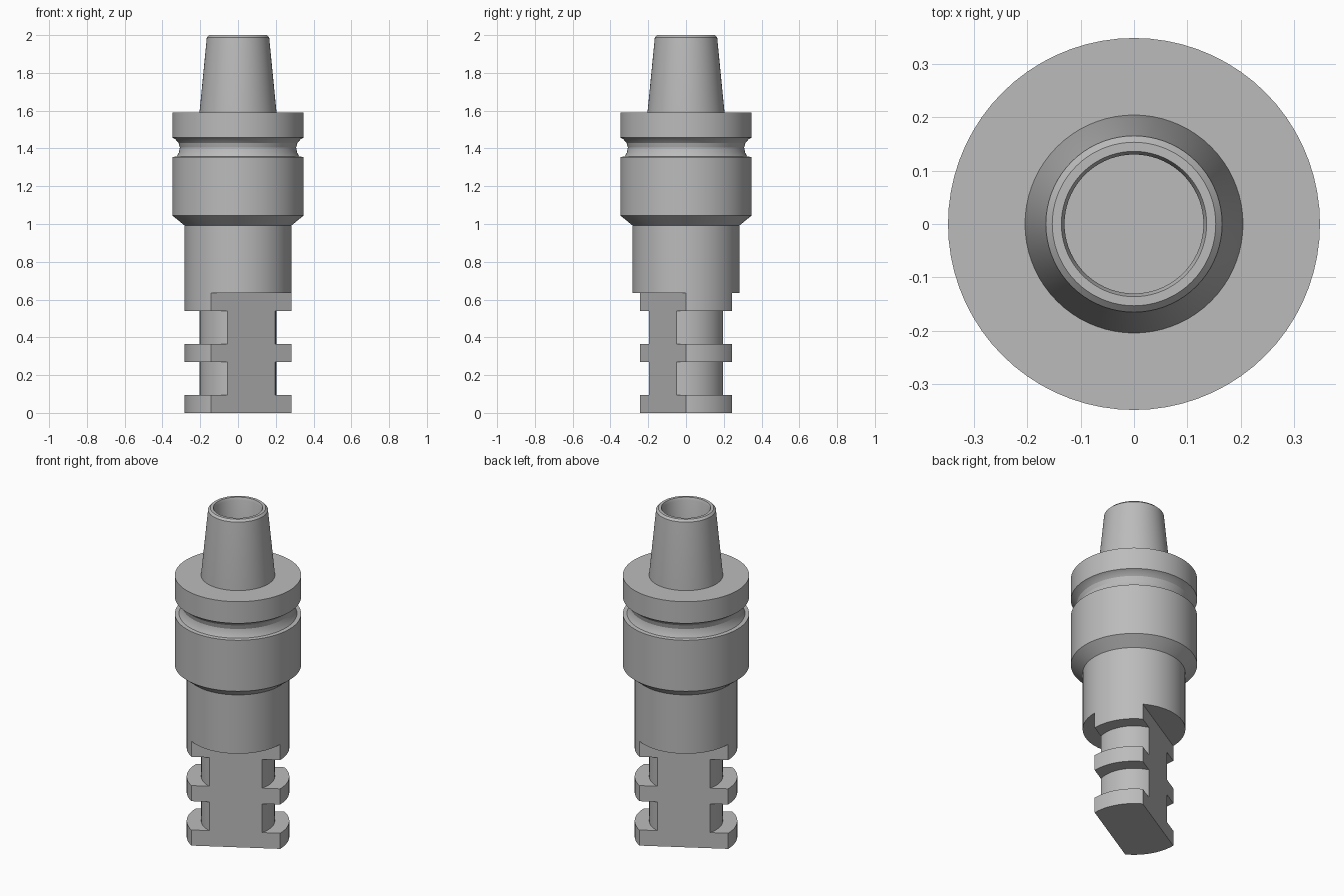
import bpy, bmesh
from math import radians, sin, cos, tau
from mathutils import Vector, Matrix

cube = bpy.data.objects.get("Cube")
if cube:
    bpy.data.objects.remove(cube, do_unlink=True)

steel = bpy.data.materials.new("grey steel")
steel.use_nodes = True
GREY = (0.5, 0.5, 0.5, 1)
steel.diffuse_color = GREY
steel.node_tree.nodes["Principled BSDF"].inputs["Base Color"].default_value = GREY

SEGMENTS = 72


def lathe(profile):
    """Spin (radius, height) points around the z axis into a closed solid."""
    bm = bmesh.new()
    verts = [bm.verts.new((r, 0, z)) for r, z in profile]
    edges = [bm.edges.new(pair) for pair in zip(verts, verts[1:])]
    bmesh.ops.spin(bm, geom=verts + edges, cent=(0, 0, 0), axis=(0, 0, 1),
                   angle=tau, steps=SEGMENTS, use_duplicate=False)
    bmesh.ops.remove_doubles(bm, verts=bm.verts[:], dist=0.0005)
    bmesh.ops.recalc_face_normals(bm, faces=bm.faces[:])
    return bm


def finish(bm, name):
    bmesh.ops.recalc_face_normals(bm, faces=bm.faces[:])
    mesh = bpy.data.meshes.new(name)
    bm.to_mesh(mesh)
    bm.free()
    mesh.materials.append(steel)
    obj = bpy.data.objects.new(name, mesh)
    bpy.context.collection.objects.link(obj)
    bpy.ops.object.select_all(action='DESELECT')
    obj.select_set(True)
    bpy.context.view_layer.objects.active = obj
    bpy.ops.object.shade_smooth_by_angle(angle=radians(25))
    return obj


# Hollow tapered nose with chamfered rim
finish(lathe([(0, 1.58), (0.204, 1.58), (0.204, 1.59), (0.165, 1.988),
              (0.153, 2.0), (0.136, 2.0), (0.13, 1.985),
              (0.13, 1.62), (0, 1.62)]), "tapered_nose")

# Wide collar with a rounded gripper groove and a conical underside
finish(lathe([(0, 0.99), (0.28, 0.99), (0.348, 1.045), (0.348, 1.355),
              (0.325, 1.357), (0.313, 1.378), (0.308, 1.405),
              (0.315, 1.43), (0.332, 1.449), (0.348, 1.458),
              (0.348, 1.59), (0, 1.59)]), "grooved_collar")

# Round shank
finish(lathe([(0, 0.635), (0.283, 0.635), (0.283, 0.995), (0, 0.995)]), "shank")

# Notched tang: turned discs and necks, trimmed by two parallel flats
R, NECK = 0.283, 0.203
profile = [(0, 0), (R, 0)]
for low, high in ((0.095, 0.27), (0.365, 0.54)):
    profile += [(R, low), (NECK, low), (NECK, high), (R, high)]
profile += [(R, 0.64), (0, 0.64)]
tang = lathe(profile)
normal = Vector((sin(radians(30)), -cos(radians(30)), 0))
for side in (normal, -normal):
    cut = bmesh.ops.bisect_plane(
        tang, geom=tang.verts[:] + tang.edges[:] + tang.faces[:], dist=1e-5,
        plane_co=side * 0.141, plane_no=side, clear_outer=True)
    rim = [e for e in cut["geom_cut"] if isinstance(e, bmesh.types.BMEdge)]
    bmesh.ops.contextual_create(tang, geom=rim)
finish(tang, "notched_tang")
